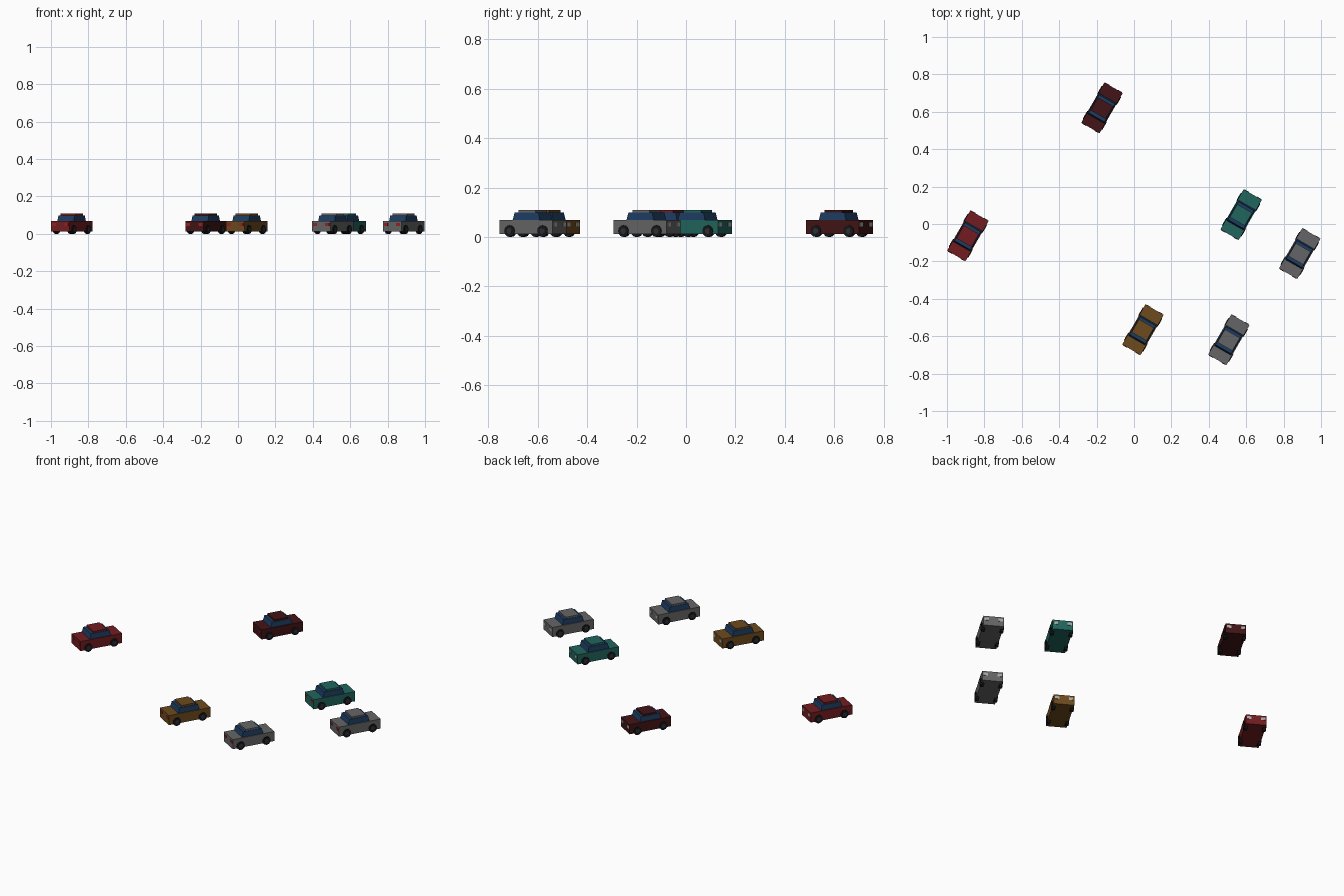
import bpy, bmesh
from math import radians, pi
from mathutils import Matrix, Vector

if "Cube" in bpy.data.objects:
    bpy.data.objects.remove(bpy.data.objects["Cube"])


def material(name, r, g, b):
    m = bpy.data.materials.new(name)
    m.diffuse_color = (r, g, b, 1)
    m.use_nodes = True
    m.node_tree.nodes["Principled BSDF"].inputs["Base Color"].default_value = m.diffuse_color
    return m


GLASS = material("glass", 0.012, 0.045, 0.12)
RUBBER = material("rubber", 0.008, 0.008, 0.01)
HUB = material("hub", 0.03, 0.03, 0.035)
LAMP = material("lamp", 0.4, 0.4, 0.38)
TAIL = material("tail_red", 0.3, 0.015, 0.015)


def add(name, bm, mat, place):
    mesh = bpy.data.meshes.new(name)
    bm.to_mesh(mesh)
    bm.free()
    mesh.materials.append(mat)
    ob = bpy.data.objects.new(name, mesh)
    ob.matrix_world = place
    bpy.context.collection.objects.link(ob)
    return ob


def block(name, size, centre, mat, place, taper=(1, 1)):
    """Box whose top face can be narrowed in x and y."""
    bm = bmesh.new()
    bmesh.ops.create_cube(bm, size=1)
    for v in bm.verts:
        if v.co.z > 0:
            v.co.x *= taper[0]
            v.co.y *= taper[1]
        v.co = Vector(v.co[i] * size[i] + centre[i] for i in range(3))
    return add(name, bm, mat, place)


def disc(name, radius, width, centre, mat, place):
    bm = bmesh.new()
    m = Matrix.Translation(centre) @ Matrix.Rotation(pi / 2, 4, 'Y')
    bmesh.ops.create_cone(bm, cap_ends=True, segments=12, radius1=radius,
                          radius2=radius, depth=width, matrix=m)
    return add(name, bm, mat, place)


def car(name, x, y, paint):
    place = Matrix.Translation((x, y, 0)) @ Matrix.Rotation(radians(-30), 4, 'Z')
    # painted lower body, glass cabin and roof panel
    block(name + "_body", (0.113, 0.248, 0.057), (0, 0, 0.0405), paint, place)
    block(name + "_cabin_glass", (0.103, 0.126, 0.030), (0, -0.003, 0.084),
          GLASS, place, (0.95, 0.88))
    block(name + "_roof", (0.092, 0.080, 0.010), (0, -0.002, 0.104), paint, place)
    for s, side in ((-1, "left"), (1, "right")):
        # lamps at both ends
        block(f"{name}_headlamp_{side}", (0.024, 0.004, 0.016),
              (s * 0.038, 0.1245, 0.050), LAMP, place)
        block(f"{name}_tail_lamp_{side}", (0.024, 0.004, 0.014),
              (s * 0.038, -0.1245, 0.050), TAIL, place)
        # wheels
        for e, end in ((-1, "rear"), (1, "front")):
            c = (s * 0.051, e * 0.077, 0.024)
            disc(f"{name}_{end}_wheel_{side}", 0.024, 0.018, c, RUBBER, place)
            disc(f"{name}_{end}_hub_{side}", 0.012, 0.019, c, HUB, place)


GREY = material("grey_paint", 0.13, 0.13, 0.135)
car("red_car", -0.888, -0.063, material("red_paint", 0.17, 0.012, 0.014))
car("maroon_car", -0.171, 0.621, material("maroon_paint", 0.055, 0.007, 0.008))
car("teal_car", 0.573, 0.050, material("teal_paint", 0.015, 0.13, 0.11))
car("grey_car_a", 0.886, -0.158, GREY)
car("grey_car_b", 0.507, -0.619, GREY)
car("orange_car", 0.048, -0.565, material("orange_paint", 0.155, 0.07, 0.013))
